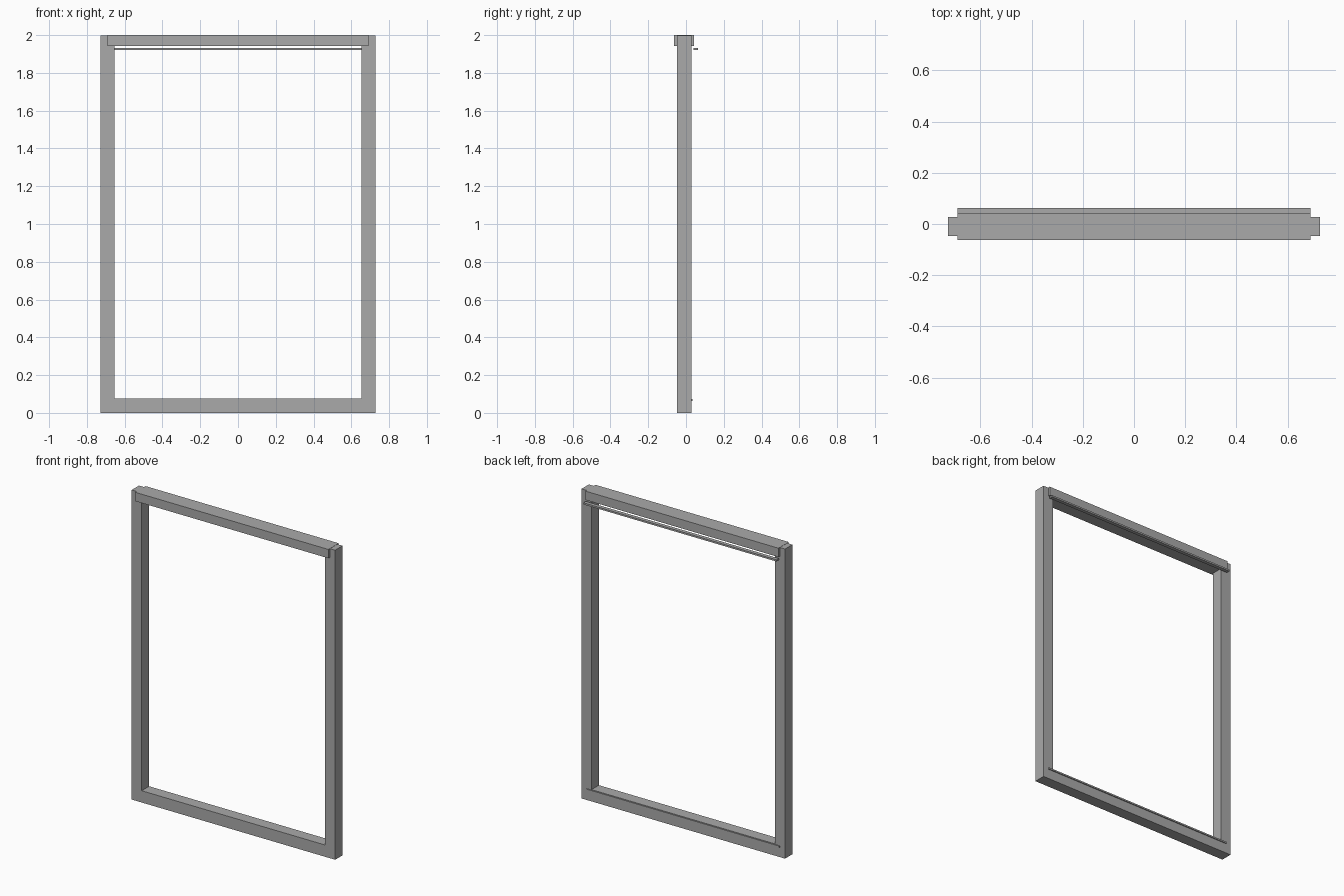
import bpy
import bmesh

if "Cube" in bpy.data.objects:
    bpy.data.objects.remove(bpy.data.objects["Cube"])

grey = bpy.data.materials.new("frame grey")
grey.diffuse_color = (0.4, 0.4, 0.4, 1)
grey.use_nodes = True
grey.node_tree.nodes["Principled BSDF"].inputs["Base Color"].default_value = grey.diffuse_color


def finish(bm, name):
    bmesh.ops.recalc_face_normals(bm, faces=bm.faces)
    mesh = bpy.data.meshes.new(name)
    bm.to_mesh(mesh)
    bm.free()
    mesh.materials.append(grey)
    obj = bpy.data.objects.new(name, mesh)
    bpy.context.collection.objects.link(obj)
    return obj


def extrude_profile(name, points, y0, y1):
    """Extrude an x-z outline from y0 back to y1."""
    bm = bmesh.new()
    face = bm.faces.new([bm.verts.new((x, y0, z)) for x, z in points])
    out = bmesh.ops.extrude_face_region(bm, geom=[face], use_keep_orig=True)
    moved = [g for g in out["geom"] if isinstance(g, bmesh.types.BMVert)]
    bmesh.ops.translate(bm, verts=moved, vec=(0, y1 - y0, 0))
    return finish(bm, name)


def bar(name, half_length, y0, y1, z0, z1):
    h = half_length
    return extrude_profile(name, [(-h, z0), (h, z0), (h, z1), (-h, z1)], y0, y1)


OUT, IN, HEAD = 0.727, 0.655, 0.69   # half widths

# U-shaped frame: two side posts and the sill
extrude_profile("side_posts_and_sill",
                [(-OUT, 0), (OUT, 0), (OUT, 1.999), (IN, 1.999),
                 (IN, 0.076), (-IN, 0.076), (-IN, 1.999), (-OUT, 1.999)],
                -0.047, 0.028)

# Deeper head rail, proud of the posts at front and back
bar("head_rail", HEAD, -0.063, 0.042, 1.943, 2.0)

# Slim rail just below the head, at the back
bar("upper_back_rail", HEAD, 0.039, 0.063, 1.922, 1.933)

# Fine bead along the back of the sill
bar("sill_bead", HEAD, 0.027, 0.034, 0.063, 0.073)
